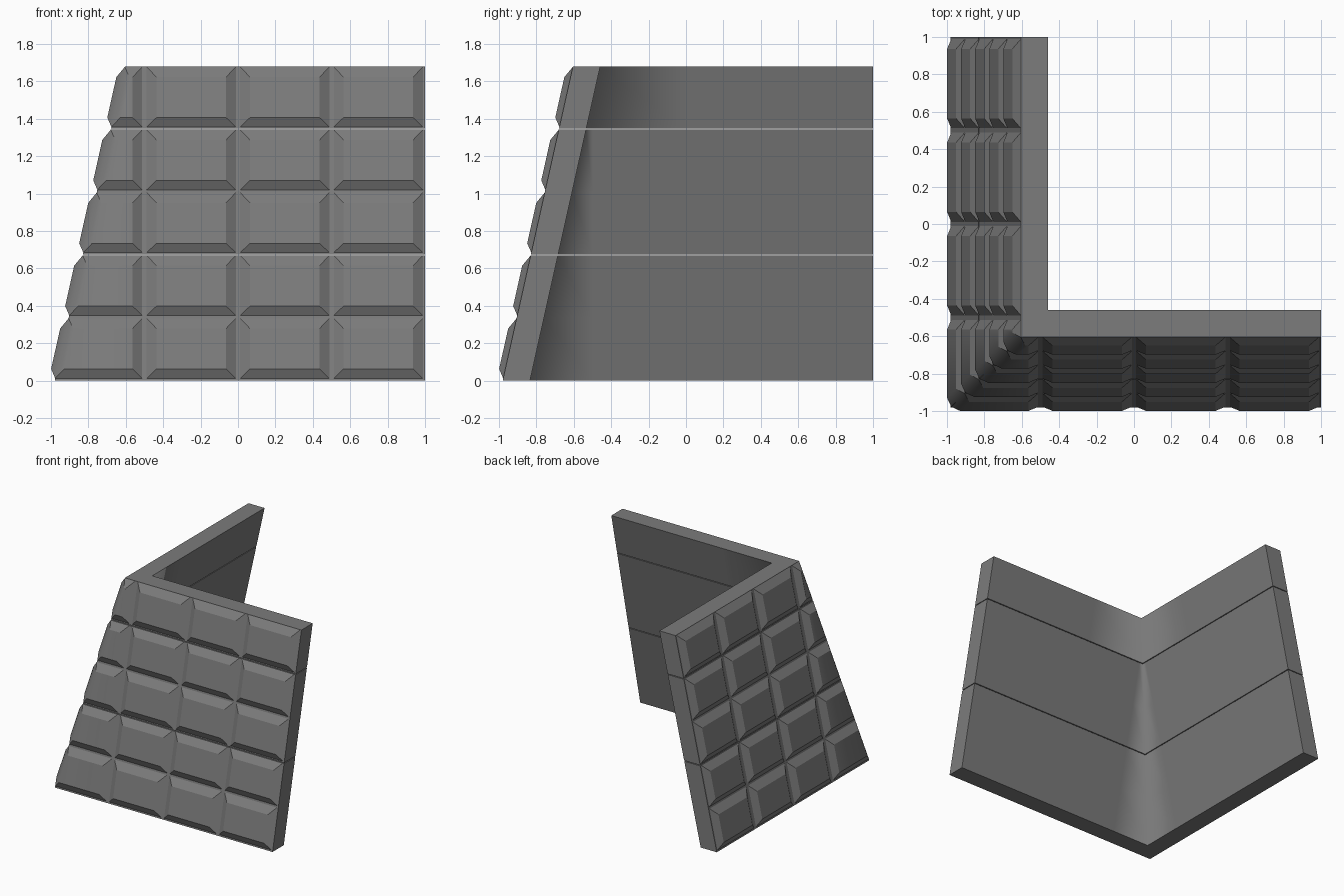
import bpy
import bmesh

if "Cube" in bpy.data.objects:
    bpy.data.objects.remove(bpy.data.objects["Cube"], do_unlink=True)

ROW = 0.336          # height of one course
THICK = 0.146        # wall thickness
RAISE = 0.033        # how far the blocks stand out
MARGIN = 0.012       # flat joint around each block
BEVEL = 0.052
COLUMNS = [-0.5, 0.0, 0.5, 1.0]

stone = bpy.data.materials.new("grey stone")
stone.use_nodes = True
stone.diffuse_color = (0.2, 0.2, 0.2, 1)
stone.node_tree.nodes["Principled BSDF"].inputs["Base Color"].default_value = (0.2, 0.2, 0.2, 1)


def lean(z):
    """Outer face position at height z; both wings lean inward."""
    return -0.98 + 0.2235 * z


def add_face(bm, points, smooth=False):
    """Add a face to the front wing and its twin on the side wing."""
    front = bm.faces.new([bm.verts.new(p) for p in points])
    side = bm.faces.new([bm.verts.new((y, x, z)) for x, y, z in reversed(points)])
    front.smooth = side.smooth = smooth


def finish(bm, name):
    bmesh.ops.remove_doubles(bm, verts=bm.verts, dist=0.0005)
    bmesh.ops.recalc_face_normals(bm, faces=bm.faces)
    mesh = bpy.data.meshes.new(name)
    bm.to_mesh(mesh)
    bm.free()
    mesh.materials.append(stone)
    obj = bpy.data.objects.new(name, mesh)
    bpy.context.collection.objects.link(obj)


def build_backing(name, levels, columns):
    """Closed L-shaped slab, mitred at the corner."""
    bm = bmesh.new()

    def line(z, depth):
        start = lean(z) + depth
        return [(u, start, z) for u in [start] + columns]

    for low, high in zip(levels, levels[1:]):
        for depth in (0, THICK):
            a, b = line(low, depth), line(high, depth)
            for i in range(len(columns)):
                add_face(bm, [a[i], a[i + 1], b[i + 1], b[i]], depth > 0)
        # end of each wing
        add_face(bm, [line(low, 0)[-1], line(low, THICK)[-1],
                      line(high, THICK)[-1], line(high, 0)[-1]])
    # top and underside
    for z in (levels[0], levels[-1]):
        a, b = line(z, 0), line(z, THICK)
        for i in range(len(columns)):
            add_face(bm, [a[i], a[i + 1], b[i + 1], b[i]])
    finish(bm, name)


def build_blocks(name, row):
    """One course of bevelled blocks on both wings."""
    bm = bmesh.new()
    z0, z1 = row * ROW + MARGIN, (row + 1) * ROW - 0.003
    for i, right in enumerate(COLUMNS):
        corner = i == 0

        def left(z, inset):
            if corner:
                return lean(z) + inset * 0.7
            return COLUMNS[i - 1] + MARGIN + inset

        def ring(low, high, inset, out):
            end = right - MARGIN - inset
            return [(u, lean(z) - out, z) for u, z in (
                (min(left(low, inset), end), low), (end, low),
                (end, high), (min(left(high, inset), end), high))]

        base = ring(z0, z1, 0, 0)
        face = ring(z0 + 0.05, z1 - 0.055, BEVEL, RAISE)
        add_face(bm, face, corner)
        for k in range(4):
            n = (k + 1) % 4
            add_face(bm, [base[k], base[n], face[n], face[k]], corner and k == 3)
    finish(bm, name)


# backing slabs with hairline joints between them
GAP = 0.003
build_backing("lower_wall", [0, ROW, 2 * ROW - GAP], COLUMNS)
build_backing("middle_wall", [2 * ROW + GAP, 3 * ROW, 4 * ROW - GAP], COLUMNS)
build_backing("upper_wall", [4 * ROW + GAP, 5 * ROW], COLUMNS[1:])

# courses of facing blocks
for row in range(5):
    build_blocks(f"block_course_{row + 1}", row)
